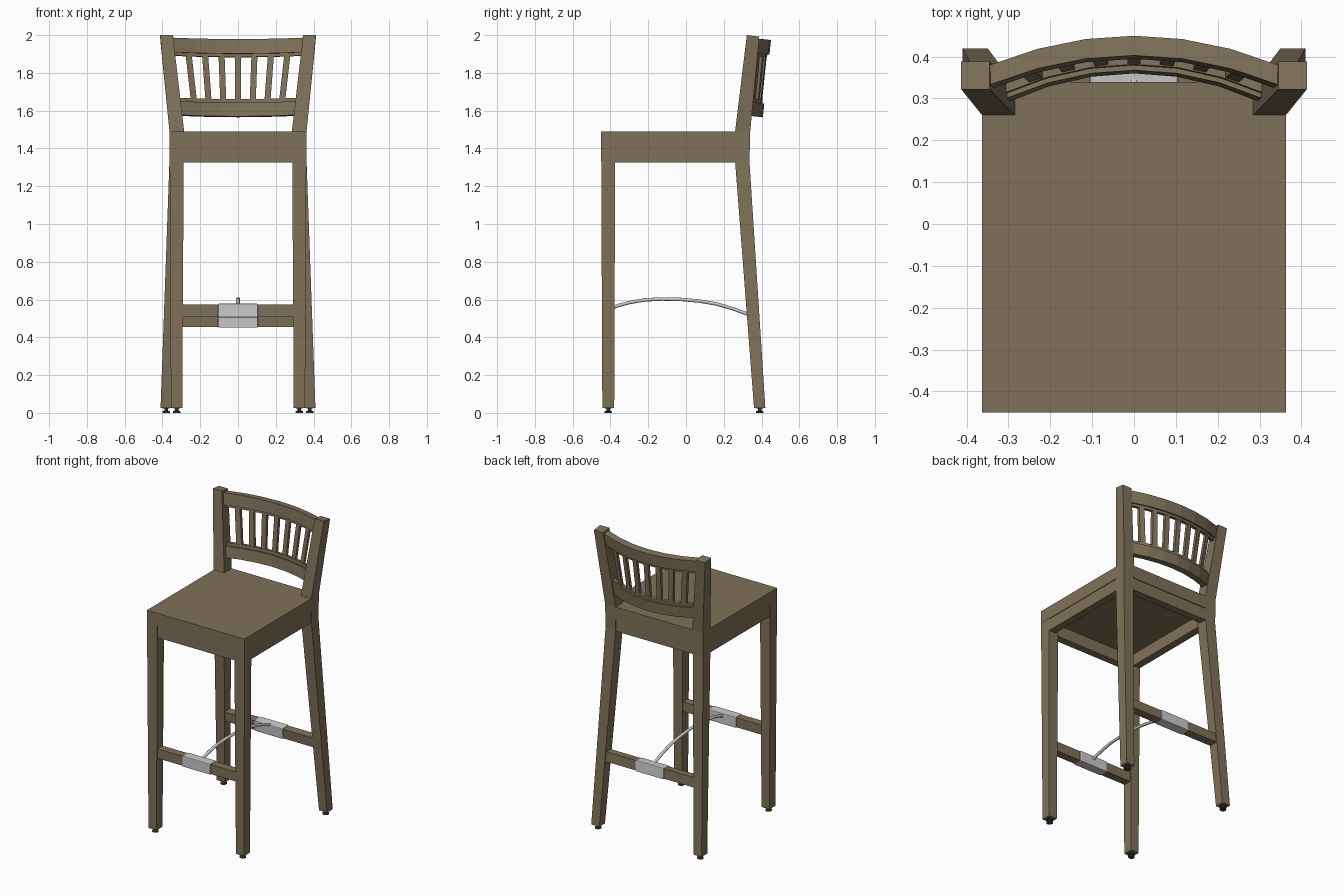
import bpy, bmesh, math
from mathutils import Vector

if "Cube" in bpy.data.objects:
    bpy.data.objects.remove(bpy.data.objects["Cube"])


def material(name, rgb):
    m = bpy.data.materials.new(name)
    m.diffuse_color = (*rgb, 1)
    m.use_nodes = True
    m.node_tree.nodes["Principled BSDF"].inputs["Base Color"].default_value = m.diffuse_color
    return m


WOOD = material("wood", (0.21, 0.167, 0.10))
DARK = material("dark_plastic", (0.05, 0.045, 0.04))


def finish(name, bm, mat, smooth=False):
    bmesh.ops.recalc_face_normals(bm, faces=bm.faces)
    me = bpy.data.meshes.new(name)
    bm.to_mesh(me)
    bm.free()
    ob = bpy.data.objects.new(name, me)
    bpy.context.collection.objects.link(ob)
    if mat:
        me.materials.append(mat)
    if smooth:
        bpy.context.view_layer.objects.active = ob
        ob.select_set(True)
        bpy.ops.object.shade_smooth_by_angle(angle=math.radians(40))
        ob.select_set(False)
    return ob


def loft(name, rings, mat=WOOD, smooth=False):
    """Skin a list of equal-length rings and cap both ends."""
    bm = bmesh.new()
    vs = [[bm.verts.new(p) for p in r] for r in rings]
    n = len(vs[0])
    for a, b in zip(vs, vs[1:]):
        for i in range(n):
            j = (i + 1) % n
            bm.faces.new((a[i], a[j], b[j], b[i]))
    bm.faces.new(vs[0])
    bm.faces.new(vs[-1])
    return finish(name, bm, mat, smooth)


def rect(x0, x1, y0, y1, z):
    return [(x0, y0, z), (x1, y0, z), (x1, y1, z), (x0, y1, z)]


def box(name, x0, x1, y0, y1, z0, z1, mat=WOOD, bevel=0):
    ob = loft(name, [rect(x0, x1, y0, y1, z0), rect(x0, x1, y0, y1, z1)], mat)
    if bevel:
        b = ob.modifiers.new("bevel", "BEVEL")
        b.width, b.segments = bevel, 2
    return ob


# seat, notched at the rear corners for the posts
outline = [(-.363, -.45), (.363, -.45), (.363, .26), (.285, .26), (.285, .34),
           (-.285, .34), (-.285, .26), (-.363, .26)]
loft("seat", [[(x, y, z) for x, y in outline] for z in (1.405, 1.49)])

# apron frame under the seat
box("front_apron", -.29, .29, -.446, -.396, 1.325, 1.405)
box("rear_apron", -.29, .29, .285, .335, 1.325, 1.405)

for side, s in (("left", -1), ("right", 1)):
    box(side + "_apron", s * .309, s * .359, -.38, .265, 1.325, 1.405)

    # front leg, slightly tapered
    loft(side + "_front_leg", [rect(s * .295, s * .355, -.443, -.38, .027),
                               rect(s * .287, s * .362, -.449, -.375, 1.405)])

    # rear leg and back post in one bent piece
    top = [(s * .345, .322, 2.0), (s * .413, .322, 2.0),
           (s * .413, .388, 1.992), (s * .345, .388, 1.992)]
    loft(side + "_rear_leg", [rect(s * .35, s * .41, .36, .42, .027),
                              rect(s * .287, s * .363, .26, .336, 1.33),
                              rect(s * .285, s * .363, .26, .34, 1.49), top])

    # floor glides
    for end, gx, gy in (("front", .325, -.412), ("rear", .38, .39)):
        prof = [(.02, 0), (.02, .008), (.009, .013), (.009, .022), (.017, .022), (.017, .03)]
        loft(f"{side}_{end}_glide",
             [[(s * gx + r * math.cos(i * math.pi / 8), gy + r * math.sin(i * math.pi / 8), z)
               for i in range(16)] for r, z in prof], DARK, True)

# stretchers with metal sleeves; the rear ones lean with the legs
for end, hx, y, z, lean in (("front", .3, -.412, .542, 0), ("rear", .335, .357, .489, .075)):
    for part, w, hy, hz, mat, bev in (("stretcher", hx, .027, .032, WOOD, 0),
                                      ("sleeve", .105, .032, .036, None, .005)):
        ob = box(f"{end}_{part}", -w, w, -hy, hy, -hz, hz, mat, bev)
        ob.location = (0, y, z)
        ob.rotation_euler.x = lean

# arched metal rod between the sleeves
path = [Vector((0, y, z)) for y, z in (
    (-.40, .553), (-.36, .568), (-.30, .584), (-.22, .598), (-.13, .603), (-.03, .601),
    (.07, .592), (.16, .577), (.25, .551), (.35, .514))]
rings = []
for i, p in enumerate(path):
    t = (path[min(i + 1, len(path) - 1)] - path[max(i - 1, 0)]).normalized()
    up = Vector((1, 0, 0)).cross(t)
    rings.append([p + .0105 * math.cos(k * math.pi / 6) * Vector((1, 0, 0))
                  + .009 * math.sin(k * math.pi / 6) * up for k in range(12)])
loft("arched_rod", rings, None, True)

# backrest: leaning, curved space (x across, v through thickness, w up)
TILT = .105


def back(x, v, w):
    half = .305 + .04 * w / .41
    sag = .07 * (x / half) ** 2
    return (x, .36 + v - sag + TILT * w, 1.57 + w + TILT * (sag - v))


def rail(name, half, v0, v1, w0, w1):
    xs = [half * i / 3 for i in range(-3, 4)]
    loft(name, [[back(x, v0, w0), back(x, v1, w0), back(x, v1, w1), back(x, v0, w1)] for x in xs])


rail("top_rail", .347, 0, .047, .332, .409)
rail("top_rail_lip", .338, .012, .036, .316, .333)
rail("lower_rail", .308, 0, .047, 0, .073)
rail("lower_rail_lip", .312, .012, .036, .072, .092)

# seven fanned slats
for i in range(-3, 4):
    lo, hi = i * .078, i * .087
    loft(f"back_slat_{i + 4}", [[back(c - .016, .014, w), back(c + .016, .014, w),
                                 back(c + .016, .034, w), back(c - .016, .034, w)]
                                for c, w in ((lo, .085), (hi, .322))])
